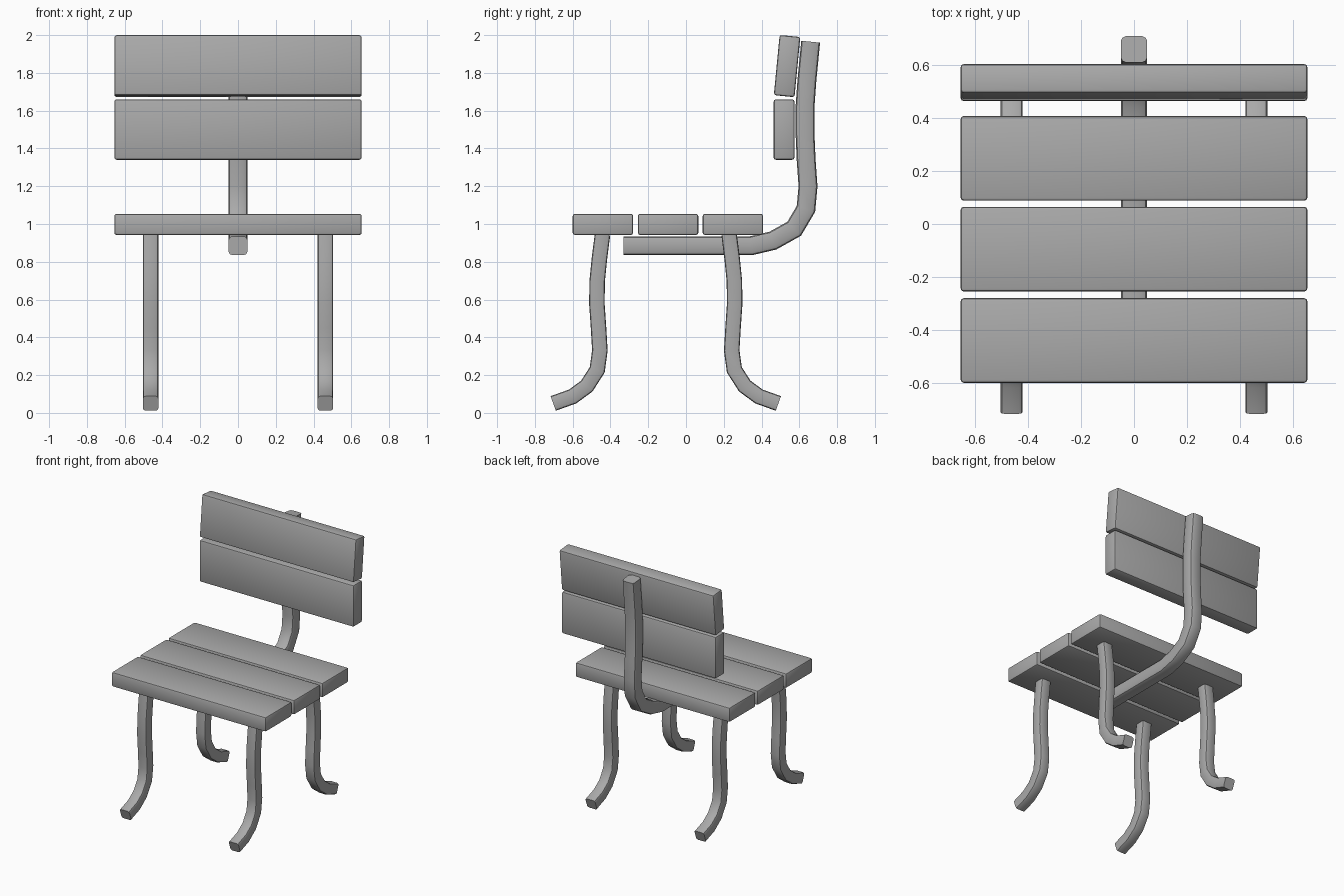
import bpy, bmesh
from math import radians, sin, cos
from mathutils import Vector

cube = bpy.data.objects.get("Cube")
if cube:
    bpy.data.objects.remove(cube)

grey = bpy.data.materials.new("plain grey")
grey.use_nodes = True
tone = (0.4, 0.4, 0.4, 1)
grey.diffuse_color = tone
grey.node_tree.nodes["Principled BSDF"].inputs["Base Color"].default_value = tone


def finish(name, bm):
    bmesh.ops.recalc_face_normals(bm, faces=bm.faces)
    mesh = bpy.data.meshes.new(name)
    bm.to_mesh(mesh)
    bm.free()
    mesh.materials.append(grey)
    obj = bpy.data.objects.new(name, mesh)
    bpy.context.collection.objects.link(obj)
    bpy.ops.object.select_all(action='DESELECT')
    obj.select_set(True)
    bpy.context.view_layer.objects.active = obj
    bpy.ops.object.shade_smooth_by_angle(angle=radians(35))
    return obj


def plank(name, y, z, depth, height, tilt=0):
    """Long board across x with softly rounded edges."""
    bm = bmesh.new()
    bmesh.ops.create_cube(bm, size=1)
    bmesh.ops.scale(bm, vec=(1.31, depth, height), verts=bm.verts)
    bmesh.ops.bevel(bm, geom=bm.edges[:], offset=0.012, segments=2,
                    profile=0.5, affect='EDGES')
    obj = finish(name, bm)
    obj.location = (0, y, z)
    obj.rotation_euler.x = radians(tilt)


def rounded_square(width, radius):
    """Cross-section points, three per corner."""
    inner = width / 2 - radius
    points = []
    for corner in range(4):
        mid = radians(45 + 90 * corner)
        cx = inner if cos(mid) > 0 else -inner
        cy = inner if sin(mid) > 0 else -inner
        for step in (-45, 0, 45):
            a = mid + radians(step)
            points.append((cx + radius * cos(a), cy + radius * sin(a)))
    return points


def bar(name, x, path, width, radius):
    """Square bar swept along a (y, z) path with mitred bends."""
    bm = bmesh.new()
    pts = [Vector(p) for p in path]
    rings = []
    for i, p in enumerate(pts):
        before = (p - pts[i - 1]).normalized() if i else None
        after = (pts[i + 1] - p).normalized() if i < len(pts) - 1 else None
        tangent = ((before or after) + (after or before)).normalized()
        stretch = 1 / tangent.dot(before or after)
        normal = Vector((-tangent.y, tangent.x)) * stretch
        rings.append([bm.verts.new((x + u, p.x + normal.x * v, p.y + normal.y * v))
                      for u, v in rounded_square(width, radius)])
    count = len(rings[0])
    for a, b in zip(rings, rings[1:]):
        for k in range(count):
            n = (k + 1) % count
            bm.faces.new((a[k], a[n], b[n], b[k]))
    bm.faces.new(rings[0])
    bm.faces.new(rings[-1])
    finish(name, bm)


# Seat boards
for label, y in (("front", -0.44), ("middle", -0.095), ("back", 0.248)):
    plank("seat_board_" + label, y, 0.998, 0.32, 0.112)

# Backrest boards
plank("backrest_board_lower", 0.519, 1.5, 0.11, 0.32)
plank("backrest_board_upper", 0.535, 1.836, 0.11, 0.32, -5.5)

# Bent support running under the seat and up the back
spine = [(-0.33, 0.885), (0.345, 0.885), (0.46, 0.912), (0.573, 0.975),
         (0.635, 1.08), (0.646, 1.2), (0.636, 1.34), (0.63, 1.48),
         (0.63, 1.62), (0.64, 1.76), (0.66, 1.965)]
bar("back_support", 0, spine, 0.1, 0.02)

# Curved legs, the back pair mirrored front to back
leg = [(-0.442, 0.945), (-0.458, 0.82), (-0.47, 0.7), (-0.472, 0.58),
       (-0.463, 0.45), (-0.456, 0.33), (-0.47, 0.228), (-0.525, 0.142),
       (-0.6, 0.087), (-0.703, 0.05)]
back_leg = [(-0.214 - y, z) for y, z in leg]
for side, x in (("left", 0.4625), ("right", -0.4625)):
    bar("front_leg_" + side, x, leg, 0.082, 0.014)
    bar("back_leg_" + side, x, back_leg, 0.082, 0.014)
